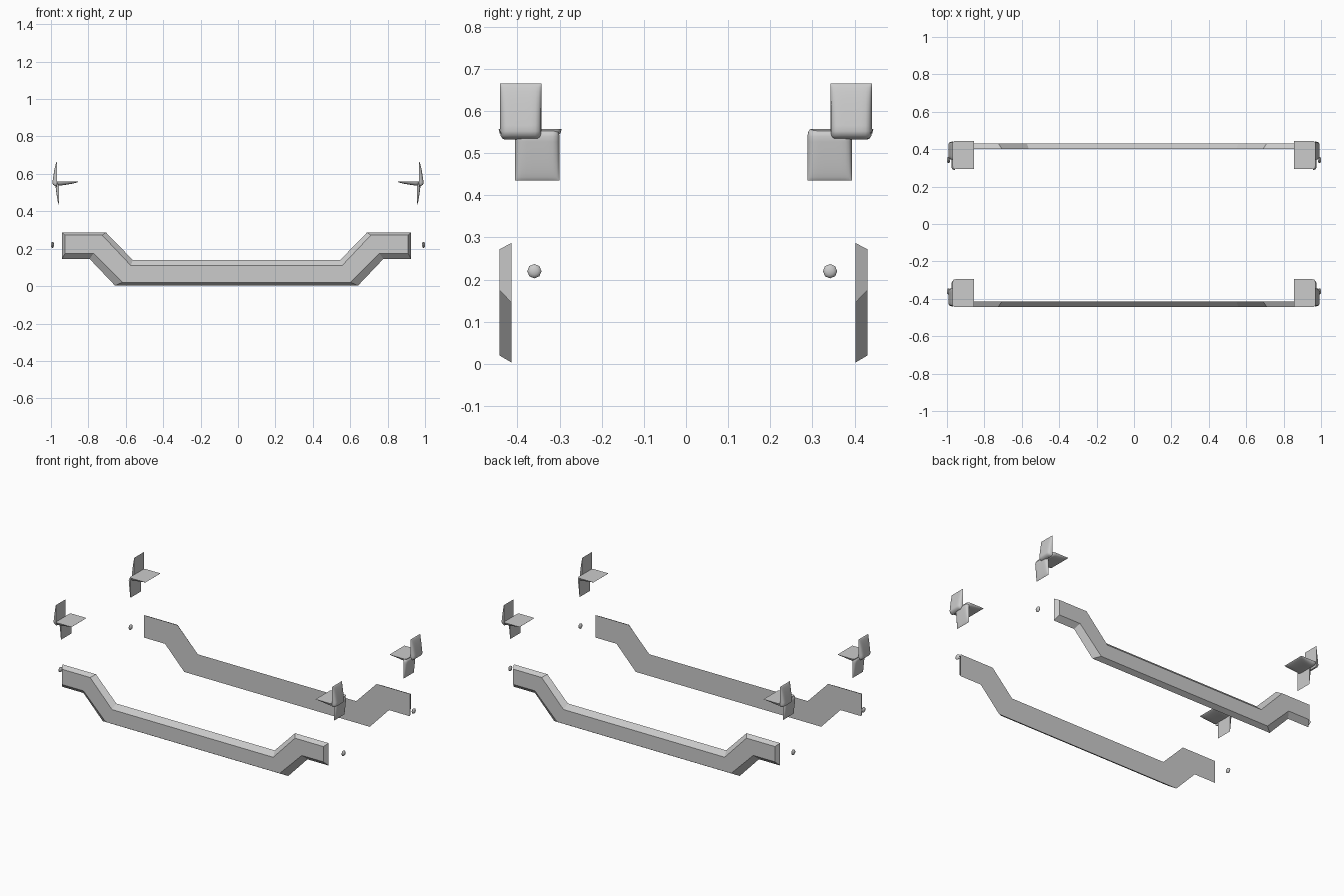
import bpy, bmesh, math
from mathutils import Vector

if "Cube" in bpy.data.objects:
    bpy.data.objects.remove(bpy.data.objects["Cube"])


def finish(name, bm, smooth=False):
    bmesh.ops.remove_doubles(bm, verts=bm.verts, dist=1e-5)
    bmesh.ops.recalc_face_normals(bm, faces=bm.faces)
    me = bpy.data.meshes.new(name)
    bm.to_mesh(me)
    bm.free()
    ob = bpy.data.objects.new(name, me)
    bpy.context.collection.objects.link(ob)
    if smooth:
        for p in me.polygons:
            p.use_smooth = True
        bpy.ops.object.select_all(action='DESELECT')
        ob.select_set(True)
        bpy.context.view_layer.objects.active = ob
        bpy.ops.object.shade_smooth_by_angle(angle=math.radians(40))
    return ob


# Drop-centre side rails: large flat inner face, smaller chamfered outer face
inner = [(.933, .287), (.698, .287), (.555, .14)]
inner_low = [(.65, .003), (.785, .145), (.933, .145)]
outer = [(.917, .272), (.718, .272), (.565, .11)]
outer_low = [(.61, .02), (.765, .175), (.917, .175)]


def loop(top, low):
    right = top + low
    # order: right end along the top to left, then back along the bottom
    return (top + [(-x, z) for x, z in reversed(top)]
            + [(-x, z) for x, z in reversed(low)] + low)


def rail(name, y_in, y_out):
    bm = bmesh.new()
    a = [bm.verts.new((x - .008, y_in, z)) for x, z in loop(inner, inner_low)]
    b = [bm.verts.new((x - .008, y_out, z)) for x, z in loop(outer, outer_low)]
    bm.faces.new(a)
    bm.faces.new(b)
    n = len(a)
    for i in range(n):
        j = (i + 1) % n
        bm.faces.new((a[i], a[j], b[j], b[i]))
    finish(name, bm)


rail("front_rail", -.414, -.443)
rail("back_rail", .402, .431)


# Domed tile: flat on one side, thick at the base, tapering to a sharp tip
def tile(name, base, across, along, normal, n=12):
    base, across, along, normal = map(Vector, (base, across, along, normal))
    bm = bmesh.new()
    us = [-math.cos(math.pi * i / n) for i in range(n + 1)]
    vs = [(1 - math.cos(math.pi * i / n)) / 2 for i in range(n + 1)]
    grids = []
    for side in (0, 1):
        g = []
        for v in vs:
            r = max(0, 1 - v / .12)
            width = 1 - .2 * (1 - math.sqrt(max(0, 1 - r * r)))
            prof = (1 - v) ** .6 * min(1, v / .1) ** .5
            g.append([bm.verts.new(base + across * (u * width / 2) + along * v
                      + normal * (side * prof * (1 - abs(u) ** 8) ** .5))
                      for u in us])
        grids.append(g)
        for i in range(n):
            for j in range(n):
                bm.faces.new((g[i][j], g[i][j + 1], g[i + 1][j + 1], g[i + 1][j]))
    finish(name, bm, True)


# Corner brackets of three tiles, and small flattened studs
for sx, xn in ((-1, "left"), (1, "right")):
    for sy, yn in ((-1, "front"), (1, "back")):
        tag = f"{yn}_{xn}"
        tile("upper_tile_" + tag, (sx * .968, sy * .392, .533),
             (0, .098, 0), (0, 0, .132), (sx * .027, 0, 0))
        tile("lower_tile_" + tag, (sx * .957, sy * .347 - .006, .558),
             (0, .105, 0), (0, 0, -.123), (sx * .021, 0, 0))
        tile("flat_tile_" + tag, (sx * .97, sy * .37, .558),
             (0, .15, 0), (-sx * .115, 0, 0), (0, 0, -.023))
        bm = bmesh.new()
        bmesh.ops.create_uvsphere(bm, u_segments=8, v_segments=6, radius=.017)
        for v in bm.verts:
            x, y, z = v.co
            v.co = (sx * .992 + z * .5, sy * .351 - .009 + y, .22 + x)
        finish("stud_" + tag, bm, True)
